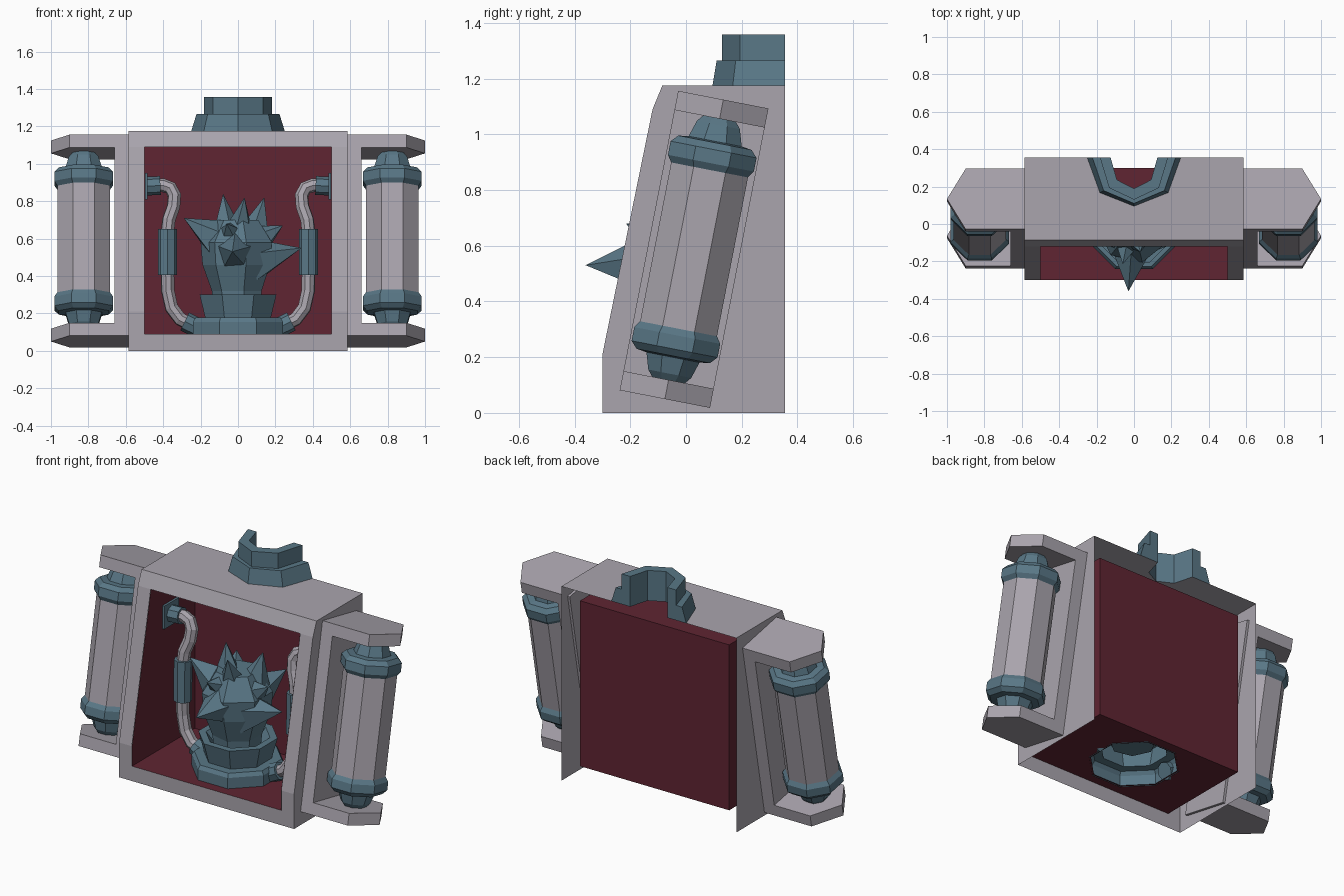
import bpy, bmesh, math
from mathutils import Vector, Matrix

if "Cube" in bpy.data.objects:
    bpy.data.objects.remove(bpy.data.objects["Cube"])


def material(name, rgb):
    m = bpy.data.materials.new(name)
    m.diffuse_color = (*rgb, 1)
    m.use_nodes = True
    m.node_tree.nodes["Principled BSDF"].inputs["Base Color"].default_value = m.diffuse_color
    return m


GRAY = material("pale_gray", (0.40, 0.375, 0.42))
TEAL = material("slate_teal", (0.10, 0.185, 0.24))
RED = material("dark_maroon", (0.115, 0.018, 0.032))


def finish(name, bm, mat, fix=True):
    if fix:
        bmesh.ops.recalc_face_normals(bm, faces=bm.faces)
    me = bpy.data.meshes.new(name)
    bm.to_mesh(me)
    bm.free()
    me.materials.append(mat)
    ob = bpy.data.objects.new(name, me)
    bpy.context.collection.objects.link(ob)
    return ob


def face(bm, pts):
    return bm.faces.new([bm.verts.new(p) for p in pts])


def ring_pts(n, r, z, phase):
    return [(r * math.cos(phase + 2 * math.pi * i / n),
             r * math.sin(phase + 2 * math.pi * i / n), z) for i in range(n)]


def lathe(name, profile, mat, mtx=Matrix(), n=8, caps=True):
    """Low-poly turned part; profile is (radius, height) pairs, flat side forward."""
    bm = bmesh.new()
    rings = [[bm.verts.new(mtx @ Vector(p)) for p in ring_pts(n, r, z, math.pi / n)]
             for r, z in profile]
    for a, b in zip(rings, rings[1:]):
        for i in range(n):
            j = (i + 1) % n
            bm.faces.new((a[i], a[j], b[j], b[i]))
    if caps:
        bm.faces.new(rings[0])
        bm.faces.new(rings[-1])
    return finish(name, bm, mat)


def prism(name, outline, mtx, depth, mat):
    """Extrude a flat outline (x, z) along local y."""
    bm = bmesh.new()
    f = face(bm, [(x, -depth / 2, z) for x, z in outline])
    g = bmesh.ops.extrude_face_region(bm, geom=[f])
    vs = [v for v in g["geom"] if isinstance(v, bmesh.types.BMVert)]
    bmesh.ops.translate(bm, verts=vs, vec=(0, depth, 0))
    bmesh.ops.transform(bm, matrix=mtx, verts=bm.verts)
    return finish(name, bm, mat)


def tube(name, pts, radius, mat):
    cu = bpy.data.curves.new(name, 'CURVE')
    cu.dimensions = '3D'
    cu.bevel_depth = radius
    cu.bevel_resolution = 2
    cu.use_fill_caps = True
    sp = cu.splines.new('POLY')
    sp.points.add(len(pts) - 1)
    for p, co in zip(sp.points, pts):
        p.co = (*co, 1)
    tmp = bpy.data.objects.new(name + "_curve", cu)
    bpy.context.collection.objects.link(tmp)
    me = bpy.data.meshes.new_from_object(tmp.evaluated_get(bpy.context.evaluated_depsgraph_get()))
    bpy.data.objects.remove(tmp)
    bm = bmesh.new()
    bm.from_mesh(me)
    for f in bm.faces:
        f.smooth = False
    return finish(name, bm, mat)


# Outer shell: thin sheets, open at the back and bottom
W, BACK, TOP = 0.585, 0.355, 1.175
front = [(-0.3, 0), (-0.3, 0.09), (-0.3, 0.21), (-0.12, 1.09), (-0.085, TOP)]
xs = [-W, -0.5, 0.5, W]
chimney_shape = [(-1, 0), (-0.73, -0.72), (0, -1), (0.73, -0.72), (1, 0)]
bm = bmesh.new()
for i, ((y0, z0), (y1, z1)) in enumerate(zip(front, front[1:])):
    for j in range(3):
        if j == 1 and i in (1, 2):
            continue                       # window opening
        a, b = xs[j], xs[j + 1]
        face(bm, [(a, y0, z0), (b, y0, z0), (b, y1, z1), (a, y1, z1)])
side = front + [(BACK, TOP), (BACK, 0)]
face(bm, [(-W, y, z) for y, z in side])
face(bm, [(W, y, z) for y, z in reversed(side)])
notch = [(0.125 * x, BACK + 0.165 * y, TOP) for x, y in reversed(chimney_shape)]
face(bm, [(-W, BACK, TOP), (-W, -0.085, TOP), (W, -0.085, TOP), (W, BACK, TOP)] + notch)
bmesh.ops.remove_doubles(bm, verts=bm.verts, dist=1e-4)
finish("outer_shell", bm, GRAY)

# Inner chamber, open in front, with a hole in the floor under the vessel
B, D = 0.499, 0.3
room = [(-0.3, 0.09), (-0.3, 0.21), (-0.12, 1.09), (D, 1.09), (D, 0.09)]
bm = bmesh.new()
face(bm, [(-B, y, z) for y, z in room])
face(bm, [(B, y, z) for y, z in reversed(room)])
face(bm, [(-B, -0.12, 1.09), (B, -0.12, 1.09), (B, D, 1.09), (-B, D, 1.09)])
face(bm, [(-B, D, 0.09), (B, D, 0.09), (B, D, 1.09), (-B, D, 1.09)])
edges = []
for loop in ([(-B, -0.3, 0.09), (B, -0.3, 0.09), (B, D, 0.09), (-B, D, 0.09)],
             ring_pts(8, 0.25, 0.09, math.pi / 8)):
    vs = [bm.verts.new(p) for p in loop]
    edges += [bm.edges.new((vs[i - 1], vs[i])) for i in range(len(vs))]
bmesh.ops.triangle_fill(bm, edges=edges, use_beauty=True)
bmesh.ops.remove_doubles(bm, verts=bm.verts, dist=1e-4)
bmesh.ops.dissolve_limit(bm, angle_limit=0.01, verts=bm.verts, edges=bm.edges)
finish("inner_chamber", bm, RED)

# Half-octagon stepped chimney at the back edge of the top
bm = bmesh.new()
steps = [(0.25, 0.26, TOP), (0.222, 0.245, 1.265), (0.182, 0.225, 1.265),
         (0.182, 0.225, 1.358), (0.125, 0.165, 1.358), (0.125, 0.165, TOP)]
rows = [[bm.verts.new((x * sx, BACK + y * sy, z)) for x, y in chimney_shape]
        for sx, sy, z in steps]
for a, b in zip(rows, rows[1:]):
    for i in range(4):
        bm.faces.new((a[i], a[i + 1], b[i + 1], b[i]))
for k in (0, 4):
    bm.faces.new([r[k] for r in rows])
finish("chimney", bm, TEAL)

# Vessel: base ring and flared bowl
lathe("vessel", [(0.26, 0.087), (0.26, 0.155), (0.245, 0.177), (0.19, 0.177), (0.222, 0.30),
                 (0.18, 0.30), (0.14, 0.25)], TEAL, caps=False)

# Spiky crystal growing from the vessel
lathe("crystal_core", [(0.13, 0.22), (0.14, 0.32), (0.19, 0.46), (0.20, 0.58), (0.12, 0.70)],
      TEAL, Matrix.Translation((0, -0.01, 0)), n=7)
spikes = [  # base centre, tip, base radius
    ((-0.01, -0.08, 0.53), (-0.03, -0.36, 0.53), 0.14),
    ((-0.06, -0.03, 0.57), (-0.29, -0.05, 0.71), 0.14),
    ((0.08, -0.04, 0.48), (0.34, -0.06, 0.55), 0.13),
    ((-0.06, 0.00, 0.60), (-0.08, 0.00, 0.84), 0.10),
    ((0.00, -0.04, 0.60), (0.035, -0.15, 0.82), 0.10),
    ((0.08, 0.03, 0.60), (0.14, 0.04, 0.82), 0.10),
    ((-0.03, -0.06, 0.60), (-0.06, -0.215, 0.68), 0.10),
    ((0.09, -0.02, 0.58), (0.24, -0.05, 0.67), 0.10),
    ((0.06, 0.08, 0.55), (0.15, 0.25, 0.64), 0.12),
    ((-0.07, 0.07, 0.55), (-0.17, 0.23, 0.68), 0.12)]
bm = bmesh.new()
for base, tip, r in spikes:
    base, tip = Vector(base), Vector(tip)
    d = tip - base
    m = Matrix.Translation((base + tip) / 2) @ d.to_track_quat('Z', 'Y').to_matrix().to_4x4()
    bmesh.ops.create_cone(bm, cap_ends=True, segments=5, radius1=r, radius2=0,
                          depth=d.length, matrix=m)
finish("crystal_spikes", bm, TEAL)

# Tilted frame shared by the brackets and canisters
TILT = Matrix.Translation((0, 0.029, 0.587)) @ Matrix.Rotation(math.radians(-11.05), 4, 'X')
H, T = 0.5475, 0.07
can_half = [(0.065, 0.4775), (0.085, 0.455), (0.105, 0.395), (0.145, 0.39), (0.17, 0.365),
            (0.17, 0.315), (0.148, 0.285)]

for s, tag in ((-1, "left"), (1, "right")):
    # C-shaped bracket with pointed arms
    prism("bracket_plate_" + tag,
          [(s * 0.57, -H), (s * 0.66, -H), (s * 0.66, H), (s * 0.57, H)], TILT, 0.33, GRAY)
    for k, end in ((-1, "bottom"), (1, "top")):
        arm = [(s * 0.57, 0.165), (s * 0.90, 0.165), (s, 0), (s * 0.90, -0.165), (s * 0.57, -0.165)]
        bm = bmesh.new()
        lo = [bm.verts.new(TILT @ Vector((x, y, k * H))) for x, y in arm]
        hi = [bm.verts.new(TILT @ Vector((x, y, k * (H - T)))) for x, y in arm]
        bm.faces.new(lo)
        bm.faces.new(hi)
        for i in range(5):
            bm.faces.new((lo[i - 1], lo[i], hi[i], hi[i - 1]))
        finish(f"bracket_arm_{end}_{tag}", bm, GRAY)
        # Canister end cap
        lathe(f"canister_cap_{end}_{tag}", [(r, k * z) for r, z in can_half], TEAL,
              TILT @ Matrix.Translation((s * 0.825, 0, 0)))
    lathe("canister_" + tag, [(0.152, -0.3), (0.152, 0.3)], GRAY,
          TILT @ Matrix.Translation((s * 0.825, 0, 0)))

    # Feed pipe from the chamber wall down into the vessel
    path = [(0.48, 0.06, 0.88), (0.40, 0.06, 0.885), (0.36, 0.055, 0.87), (0.34, 0.045, 0.83),
            (0.345, 0.035, 0.77), (0.37, 0.02, 0.70), (0.377, 0.015, 0.63), (0.377, 0.01, 0.42),
            (0.375, 0.01, 0.32), (0.355, 0.005, 0.23), (0.31, 0, 0.17), (0.23, 0, 0.13)]
    path = [(s * x, y, z) for x, y, z in path]
    tube("pipe_" + tag, path, 0.037, GRAY)
    tube("pipe_sleeve_" + tag, [(s * 0.377, 0.015, 0.65), (s * 0.377, 0.01, 0.405)], 0.052, TEAL)
    tube("pipe_wall_fitting_" + tag, [(s * 0.495, 0.06, 0.88), (s * 0.415, 0.06, 0.884)], 0.05, TEAL)
    tube("pipe_vessel_fitting_" + tag, [(s * 0.285, 0, 0.157), (s * 0.22, 0, 0.125)], 0.053, TEAL)
    prism("pipe_wall_plate_" + tag,
          [(s * 0.498, 0.81), (s * 0.485, 0.81), (s * 0.485, 0.95), (s * 0.498, 0.95)],
          Matrix.Translation((0, 0.06, 0)), 0.14, TEAL)
